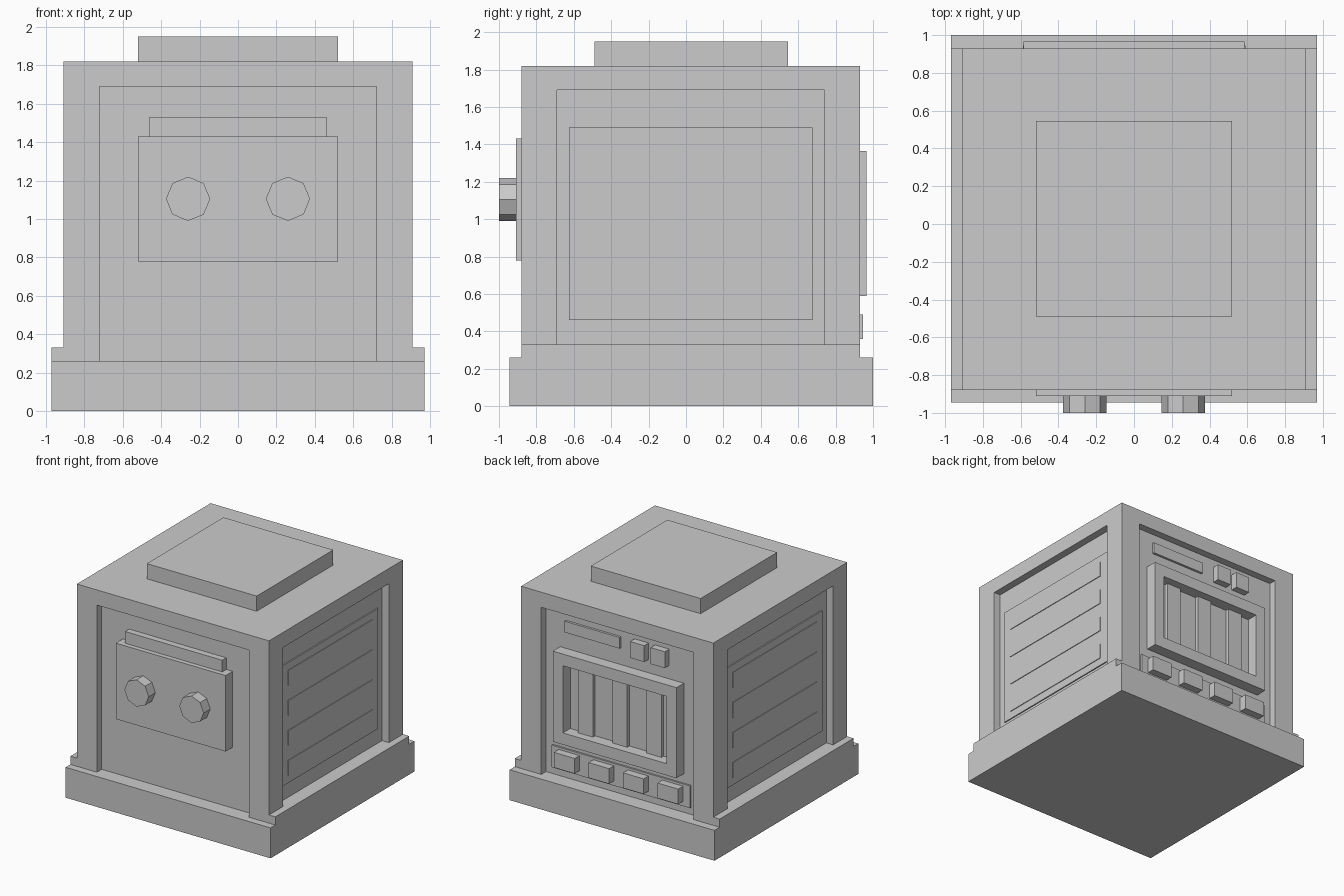
import bpy, bmesh, math
from mathutils import Matrix, Vector

if "Cube" in bpy.data.objects:
    bpy.data.objects.remove(bpy.data.objects["Cube"])

grey = bpy.data.materials.new("plain_grey")
grey.diffuse_color = (0.6, 0.6, 0.6, 1)
grey.use_nodes = True
grey.node_tree.nodes["Principled BSDF"].inputs["Base Color"].default_value = grey.diffuse_color


def finish(name, bm):
    mesh = bpy.data.meshes.new(name)
    bm.to_mesh(mesh)
    bm.free()
    mesh.materials.append(grey)
    ob = bpy.data.objects.new(name, mesh)
    bpy.context.collection.objects.link(ob)
    return ob


def box(name, x, y, z):
    """Box from (min, max) ranges on each axis."""
    bm = bmesh.new()
    bmesh.ops.create_cube(bm, size=1)
    for v in bm.verts:
        v.co = Vector([r[0] if c < 0 else r[1] for c, r in zip(v.co, (x, y, z))])
    return finish(name, bm)


def cut(target, cutter):
    mod = target.modifiers.new("cut", "BOOLEAN")
    mod.operation = "DIFFERENCE"
    mod.solver = "EXACT"
    mod.object = cutter
    cutter.hide_render = True
    cutter.hide_set(True)


FRONT, BACK, SIDE = -0.88, 0.93, 0.91      # outer body planes
DEPTH = 0.065                              # recess depth
F_IN, B_IN, S_IN = FRONT + DEPTH, BACK - DEPTH, SIDE - DEPTH

# Plinth, body and lid
box("base", (-0.97, 0.97), (-0.945, 1.0), (0, 0.26))
body = box("body", (-SIDE, SIDE), (FRONT, BACK), (0.25, 1.82))
box("lid", (-0.52, 0.52), (-0.49, 0.545), (1.82, 1.95))

# Recessed panels on all four sides
cut(body, box("front_recess_cutter", (-0.72, 0.72), (-1.2, F_IN), (0.1, 1.69)))
cut(body, box("back_recess_cutter", (-0.72, 0.72), (B_IN, 1.2), (0.1, 1.69)))
for s, label in ((-1, "left"), (1, "right")):
    def sx(a, b):
        return tuple(sorted((s * a, s * b)))
    cut(body, box(label + "_recess_cutter", sx(S_IN, 1.2), (-0.69, 0.74), (0.1, 1.69)))
    # Side sill and raised panel with shallow slats
    box(label + "_sill", sx(S_IN - 0.01, 0.97), (FRONT, BACK), (0.255, 0.33))
    box(label + "_panel", sx(S_IN - 0.01, S_IN + 0.01), (-0.625, 0.675), (0.46, 1.49))
    for i in range(4):
        z = 0.525 + i * 0.257
        box(f"{label}_slat_{i + 1}", sx(S_IN, S_IN + 0.016), (-0.545, 0.595), (z, z + 0.13))

# Front control plate, upper bar and octagonal knobs
box("front_plate", (-0.52, 0.52), (-0.91, F_IN + 0.01), (0.78, 1.43))
box("front_bar", (-0.46, 0.46), (-0.87, F_IN + 0.01), (1.42, 1.53))
for i, x in enumerate((-0.26, 0.26)):
    bm = bmesh.new()
    bmesh.ops.create_cone(bm, cap_ends=True, segments=8, radius1=0.115, radius2=0.115, depth=0.1)
    turn = Matrix.Translation((x, -0.95, 1.105)) @ Matrix.Rotation(math.pi / 2, 4, "X")
    bmesh.ops.transform(bm, matrix=turn, verts=bm.verts)
    finish(f"knob_{i + 1}", bm)

# Back vent: open frame with three upright bars
vent = box("vent_frame", (-0.585, 0.585), (B_IN - 0.01, 0.965), (0.59, 1.365))
cut(vent, box("vent_cutter", (-0.49, 0.49), (0.8, 1.1), (0.69, 1.265)))
for i in range(3):
    x = (i - 1) * 0.325
    box(f"vent_bar_{i + 1}", (x - 0.07, x + 0.07), (B_IN - 0.01, 0.895), (0.68, 1.275))

# Back lower strip with four sockets
box("socket_strip", (-0.655, 0.655), (B_IN - 0.01, 0.88), (0.32, 0.51))
for i in range(4):
    x = -0.49 + i * 0.327
    box(f"socket_{i + 1}", (x - 0.098, x + 0.098), (B_IN, 0.945), (0.36, 0.49))

# Back upper bar and two switches
box("back_bar", (0.01, 0.53), (B_IN - 0.01, 0.885), (1.51, 1.605))
for i, x in enumerate((-0.185, -0.38)):
    box(f"switch_{i + 1}", (x - 0.067, x + 0.067), (B_IN - 0.01, 0.925), (1.48, 1.62))
